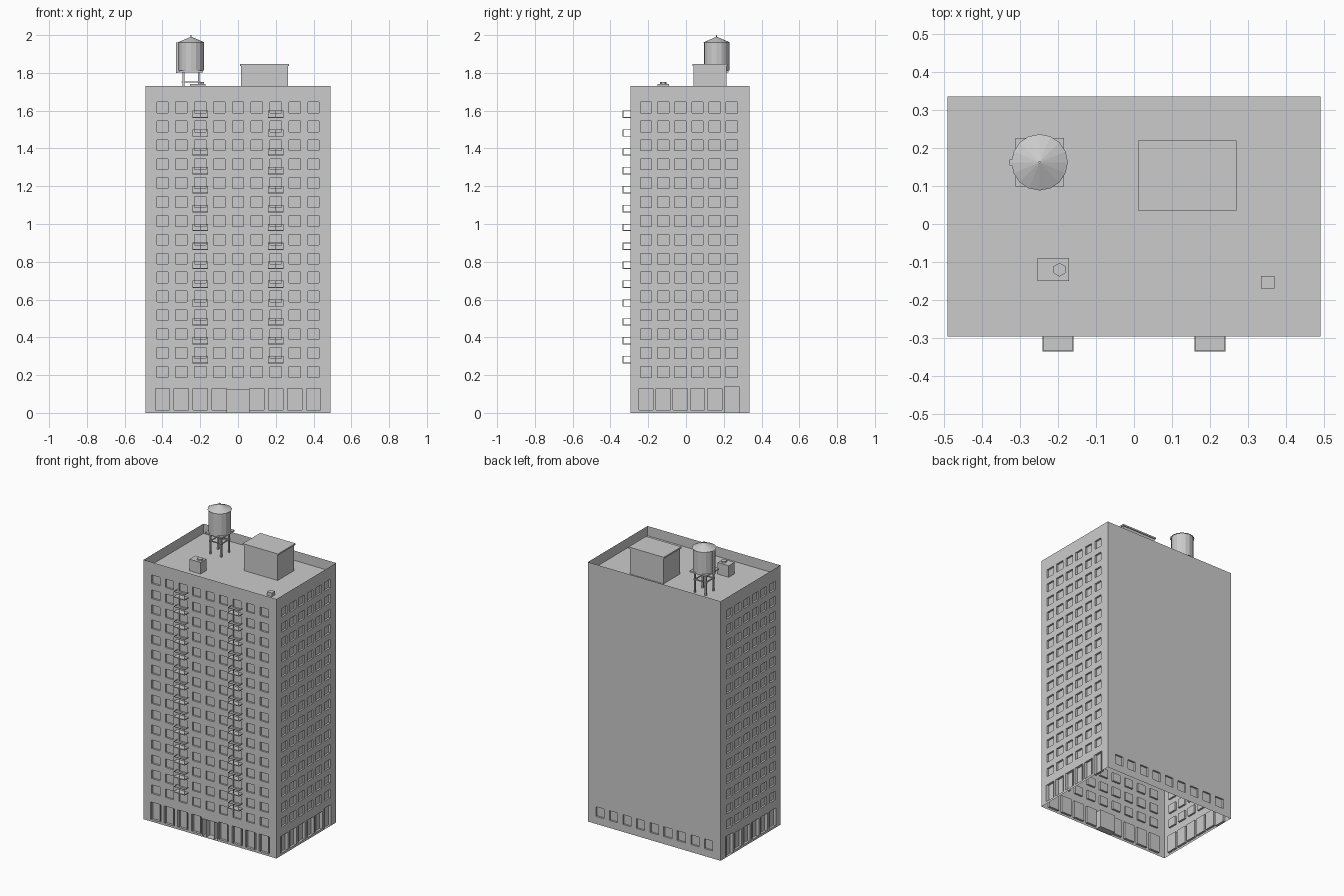
import bpy, bmesh, math
from mathutils import Vector

cube = bpy.data.objects.get("Cube")
if cube:
    bpy.data.objects.remove(cube, do_unlink=True)

GREY = (0.6, 0.6, 0.6, 1)
mat = bpy.data.materials.new("concrete_grey")
mat.use_nodes = True
mat.diffuse_color = GREY
mat.node_tree.nodes["Principled BSDF"].inputs["Base Color"].default_value = GREY

X, YF, YB, TOP, ROOF = 0.49, -0.295, 0.335, 1.73, 1.665


def finish(bm, name):
    mesh = bpy.data.meshes.new(name)
    bm.to_mesh(mesh)
    bm.free()
    mesh.materials.append(mat)
    obj = bpy.data.objects.new(name, mesh)
    bpy.context.collection.objects.link(obj)
    return obj


def add_box(bm, lo, hi):
    lo, hi = Vector(lo), Vector(hi)
    verts = bmesh.ops.create_cube(bm, size=1)["verts"]
    for v in verts:
        v.co = (lo + hi) / 2 + v.co * (hi - lo)


def boxes(name, *pairs):
    bm = bmesh.new()
    for lo, hi in pairs:
        add_box(bm, lo, hi)
    return finish(bm, name)


def cone(name, x, y, z0, z1, r0, r1, sides):
    bm = bmesh.new()
    bmesh.ops.create_cone(bm, cap_ends=True, segments=sides, radius1=r0, radius2=r1, depth=z1 - z0)
    bmesh.ops.translate(bm, verts=bm.verts, vec=(x, y, (z0 + z1) / 2))
    return finish(bm, name)


def wall(name, origin, u, length, strips):
    """Thin wall; each strip is (u0, u1, [(z0, z1, depth), ...]) of recessed openings."""
    bm = bmesh.new()
    origin, u, up = Vector(origin), Vector(u), Vector((0, 0, 1))
    inward = -u.cross(up)

    def quad(*pts):
        bm.faces.new([bm.verts.new(origin + u * a + up * b + inward * d) for a, b, d in pts])

    def flat(a0, a1, b0, b1, d=0):
        if a1 > a0 and b1 > b0:
            quad((a0, b0, d), (a1, b0, d), (a1, b1, d), (a0, b1, d))

    edge = 0
    for a0, a1, holes in sorted(strips):
        flat(edge, a0, 0, TOP)
        z = 0
        for b0, b1, d in sorted(holes):
            flat(a0, a1, z, b0)
            flat(a0, a1, b0, b1, d)
            ring = [(a0, b0), (a1, b0), (a1, b1), (a0, b1)]
            for p, q in zip(ring, ring[1:] + ring[:1]):
                quad((*p, 0), (*q, 0), (*q, d), (*p, d))
            z = b1
        flat(a0, a1, z, TOP)
        edge = a1
    flat(edge, length, 0, TOP)
    bmesh.ops.remove_doubles(bm, verts=bm.verts, dist=1e-5)
    return finish(bm, name)


def column(center, ground, floors=True):
    """Strips of one window column: upper windows narrower than the ground opening."""
    half_ground, z0, z1, depth = ground
    half = 0.03
    upper = [(0.188 + 0.1 * i, 0.245 + 0.1 * i, 0.012) for i in range(15)] if floors else []
    low = (z0, z1, depth)
    if not floors:
        return [(center - half_ground, center + half_ground, [low])]
    return [(center - half_ground, center - half, [low]),
            (center - half, center + half, [low] + upper),
            (center + half, center + half_ground, [low])]


# Outer walls
SHOP = (0.038, 0.015, 0.13, 0.015)
front, side, back = [], [], []
for i in range(9):
    c = X + (i - 4) * 0.1
    front += column(c, (0.057, 0.002, 0.12, 0.045) if i == 4 else SHOP)
    back += column(c, (0.03, 0.05, 0.115, 0.012), floors=False)
for i in range(6):
    side.append((0.083 + i * 0.091, (0.038, 0.002, 0.14, 0.015) if i == 5 else SHOP))
depth = YB - YF
wall("front_wall", (-X, YF, 0), (1, 0, 0), 2 * X, front)
wall("back_wall", (X, YB, 0), (-1, 0, 0), 2 * X, back)
wall("left_wall", (X, YF, 0), (0, 1, 0), depth, sum([column(c, g) for c, g in side], []))
wall("right_wall", (-X, YB, 0), (0, -1, 0), depth, sum([column(depth - c, g) for c, g in side], []))

# Parapet rim and sunken roof deck
bm = bmesh.new()
deck = bm.faces.new([bm.verts.new(p) for p in ((-X, YF, TOP), (X, YF, TOP), (X, YB, TOP), (-X, YB, TOP))])
bmesh.ops.inset_region(bm, faces=[deck], thickness=0.01)
deck = min(bm.faces, key=lambda f: f.calc_center_median().xy.length)
low = bmesh.ops.extrude_discrete_faces(bm, faces=[deck])["faces"][0]
bmesh.ops.translate(bm, verts=low.verts, vec=(0, 0, ROOF - TOP))
finish(bm, "roof_deck")

# Balconies: slab, rails and thin posts on each floor
for side_name, cx in (("right", -0.2), ("left", 0.2)):
    bm = bmesh.new()
    x0, x1, y0 = cx - 0.041, cx + 0.041, -0.335
    for i in range(14):
        z = 0.262 + 0.1 * i
        t = z + 0.036
        add_box(bm, (x0, y0, z), (x1, YF, z + 0.005))
        add_box(bm, (x0, y0, t), (x1, y0 + 0.003, t + 0.003))
        for x in (x0, x1 - 0.003):
            add_box(bm, (x, y0, t), (x + 0.003, YF, t + 0.003))
        for x in (x0, cx - 0.0015, x1 - 0.003):
            add_box(bm, (x, y0, z), (x + 0.003, y0 + 0.003, t))
    finish(bm, side_name + "_balconies")

# Roof penthouse with overhanging lid
boxes("penthouse", ((0.016, 0.041, ROOF), (0.264, 0.214, 1.836)))
boxes("penthouse_lid", ((0.01, 0.035, 1.836), (0.27, 0.22, 1.846)))

# Water tank on a braced stand
tx, ty = -0.248, 0.162
cone("tank_body", tx, ty, 1.812, 1.962, 0.068, 0.068, 16)
cone("tank_roof", tx, ty, 1.96, 1.99, 0.074, 0.004, 16)
cone("tank_finial", tx, ty, 1.985, 2.0, 0.003, 0.003, 6)
boxes("tank_platform", ((tx - 0.064, ty - 0.064, 1.802), (tx + 0.064, ty + 0.064, 1.812)))
boxes("tank_ladder", ((tx - 0.079, ty - 0.008, 1.8), (tx - 0.066, ty + 0.008, 1.96)))
bm = bmesh.new()
for sx in (-0.04, 0.04):
    for sy in (-0.04, 0.04):
        add_box(bm, (tx + sx - 0.005, ty + sy - 0.005, ROOF), (tx + sx + 0.005, ty + sy + 0.005, 1.803))
    add_box(bm, (tx + sx - 0.003, ty - 0.05, 1.748), (tx + sx + 0.003, ty + 0.05, 1.754))
    add_box(bm, (tx - 0.05, ty + sx - 0.003, 1.748), (tx + 0.05, ty + sx + 0.003, 1.754))
finish(bm, "tank_stand")

# Ventilation unit, its fan and a small hatch
boxes("vent_unit", ((-0.253, -0.15, ROOF), (-0.171, -0.089, 1.742)))
cone("vent_fan", -0.196, -0.12, 1.742, 1.752, 0.018, 0.018, 6)
boxes("roof_hatch", ((0.334, -0.17, ROOF), (0.369, -0.137, 1.69)))
